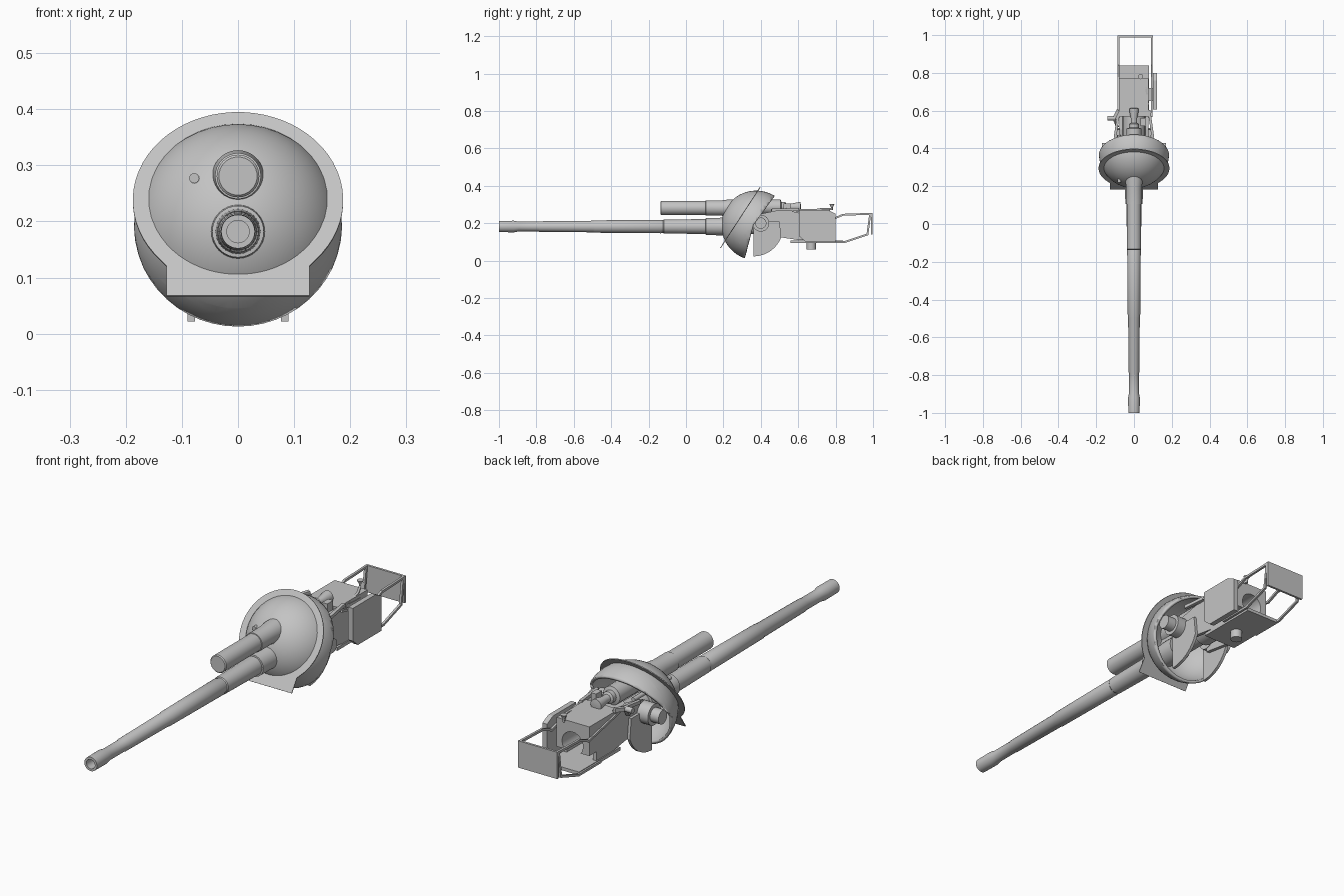
import bpy, bmesh, math
from mathutils import Vector, Matrix

if "Cube" in bpy.data.objects:
    bpy.data.objects.remove(bpy.data.objects["Cube"])

steel = bpy.data.materials.new("grey_steel")
steel.diffuse_color = (0.55, 0.55, 0.55, 1)
steel.use_nodes = True
steel.node_tree.nodes["Principled BSDF"].inputs["Base Color"].default_value = steel.diffuse_color


def finish(name, bm, smooth=False):
    bmesh.ops.recalc_face_normals(bm, faces=bm.faces)
    me = bpy.data.meshes.new(name)
    bm.to_mesh(me)
    bm.free()
    me.materials.append(steel)
    ob = bpy.data.objects.new(name, me)
    bpy.context.collection.objects.link(ob)
    if smooth:
        bpy.ops.object.select_all(action='DESELECT')
        ob.select_set(True)
        bpy.context.view_layer.objects.active = ob
        bpy.ops.object.shade_smooth_by_angle(angle=math.radians(35))
    return ob


def box(name, x0, x1, y0, y1, z0, z1):
    bm = bmesh.new()
    bmesh.ops.create_cube(bm, size=1)
    for v in bm.verts:
        v.co = Vector(((x0 + x1) / 2 + v.co.x * (x1 - x0),
                       (y0 + y1) / 2 + v.co.y * (y1 - y0),
                       (z0 + z1) / 2 + v.co.z * (z1 - z0)))
    return finish(name, bm)


def lathe(name, profile, origin, axis='Y', n=32):
    """Turn (radius, distance) points around an axis through origin."""
    bm = bmesh.new()
    rings = []
    for r, d in profile:
        ring = []
        for i in range(n):
            a = 2 * math.pi * i / n
            c, s = r * math.cos(a), r * math.sin(a)
            p = {'X': (d, c, s), 'Y': (c, d, s), 'Z': (c, s, d)}[axis]
            ring.append(bm.verts.new(Vector(origin) + Vector(p)))
        rings.append(ring)
    for a, b in zip(rings, rings[1:]):
        for i in range(n):
            bm.faces.new((a[i], a[(i + 1) % n], b[(i + 1) % n], b[i]))
    bm.faces.new(rings[0])
    bm.faces.new(rings[-1])
    return finish(name, bm, True)


def side_plate(name, pts, x0, x1):
    """Extrude a (y, z) outline between two x positions."""
    bm = bmesh.new()
    f = bm.faces.new([bm.verts.new((x0, y, z)) for y, z in pts])
    g = bmesh.ops.extrude_face_region(bm, geom=[f])["geom"]
    bmesh.ops.translate(bm, vec=(x1 - x0, 0, 0),
                        verts=[v for v in g if isinstance(v, bmesh.types.BMVert)])
    return finish(name, bm)


def rod(name, pts, r=0.006):
    """Square bar through a list of points."""
    bm = bmesh.new()
    for a, b in zip(pts, pts[1:]):
        a, b = Vector(a), Vector(b)
        rot = (b - a).to_track_quat('Z', 'Y').to_matrix().to_4x4()
        m = Matrix.Translation((a + b) / 2) @ rot @ Matrix.Diagonal((2 * r, 2 * r, (b - a).length + r, 1))
        bmesh.ops.create_cube(bm, size=1, matrix=m)
    return finish(name, bm)


# Ball shield: sphere with the rear cut away along two slanted lines
C, R = Vector((0, 0.375, 0.188)), 0.186
bm = bmesh.new()
bmesh.ops.create_uvsphere(bm, u_segments=48, v_segments=32, radius=R,
                          matrix=Matrix.Translation(C) @ Matrix.Rotation(math.pi / 2, 4, 'X'))
corner = Vector((0, 0.36, 0.19))
normals = [Vector((0, 0.155, -0.113)).normalized(), Vector((0, 0.18, -0.047)).normalized()]
for nrm in normals:
    bmesh.ops.bisect_plane(bm, geom=bm.verts[:] + bm.edges[:] + bm.faces[:], plane_co=corner, plane_no=nrm)
bmesh.ops.delete(bm, context='FACES', geom=[
    f for f in bm.faces if all((f.calc_center_median() - corner).dot(n) > 0 for n in normals)])
ball = finish("ball_shield", bm, True)
mod = ball.modifiers.new("wall", 'SOLIDIFY')
mod.thickness, mod.offset = 0.012, -1

# Slanted collar plate with round hole and square lower lip
up = Vector((0, 0.547, 0.837))
pc = Vector((0, 0.295, 0.237))
N = 64
bm = bmesh.new()
inner, outer = [], []
for i in range(N):
    a = 2 * math.pi * (i + 0.5) / N
    c, s = math.cos(a), math.sin(a)
    inner.append(bm.verts.new(pc + Vector((0.158 * c, 0, 0)) + up * (0.158 * s)))
    x, h = 0.1875 * c, 0.1875 * s
    if h < -0.138:
        k = min(0.127 / max(abs(c), 1e-6), 0.203 / abs(s))
        x, h = c * k, s * k
    outer.append(bm.verts.new(pc + Vector((x, 0, 0)) + up * h))
# square off the lip corners at the nearest rim point
for sx in (-1, 1):
    corner_pt = pc + Vector((sx * 0.127, 0, 0)) - up * 0.203
    min(outer, key=lambda v: (v.co - corner_pt).length).co = corner_pt
for i in range(N):
    j = (i + 1) % N
    bm.faces.new((inner[i], inner[j], outer[j], outer[i]))
plate = finish("collar_plate", bm)
mod = plate.modifiers.new("thickness", 'SOLIDIFY')
mod.thickness, mod.offset = 0.004, 0

# Barrel with muzzle swell and bore
lathe("barrel", [(0.02, -0.94), (0.02, -1.0), (0.03, -1.0), (0.031, -0.92), (0.026, -0.895),
                 (0.026, -0.79), (0.028, -0.785), (0.031, -0.495), (0.033, -0.49), (0.036, -0.135),
                 (0.034, -0.13), (0.034, -0.122), (0.037, -0.118), (0.04, 0.11), (0.04, 0.5)], (0, 0, 0.182))
lathe("barrel_collar", [(0.04, 0.105), (0.046, 0.106), (0.047, 0.19), (0.053, 0.235), (0.053, 0.3)], (0, 0, 0.182))

# Recoil cylinder above the barrel, with stepped rear end
lathe("recoil_cylinder", [(0.034, -0.137), (0.038, -0.133), (0.038, 0.3)], (0, 0, 0.281))
lathe("recoil_collar", [(0.038, 0.105), (0.041, 0.106), (0.041, 0.19), (0.046, 0.23), (0.046, 0.3)], (0, 0, 0.281))
box("collar_bridge", -0.027, 0.027, 0.2, 0.3, 0.2, 0.26)
lathe("recoil_rear", [(0.04, 0.3), (0.04, 0.505), (0.026, 0.51), (0.026, 0.53), (0.017, 0.535),
                      (0.017, 0.56), (0.025, 0.6), (0.025, 0.612), (0.012, 0.614)], (0, 0, 0.287), n=20)
lathe("gunsight_port", [(0.009, 0.2), (0.009, 0.45)], (-0.078, 0.02, 0.277), n=16)

# Trunnion cradle: paired sector plates, pins and side cheeks
sector = [(0.36, 0.21), (0.36, 0.022)]
sector += [(0.36 + 0.16 * math.sin(t), 0.182 - 0.16 * math.cos(t)) for t in [i * 0.2 for i in range(1, 7)]]
sector += [(0.5, 0.21)]
for side, s in (("left", -1), ("right", 1)):
    side_plate(side + "_sector_plate", sector, s * 0.077, s * 0.09)
    lathe(side + "_trunnion", [(0.045, s * 0.06), (0.045, s * 0.13), (0.03, s * 0.13), (0.03, s * 0.17)],
          (0, 0.4, 0.2), 'X', 24)
    side_plate(side + "_cradle_cheek", [(0.4, 0.25), (0.4, 0.14), (0.6, 0.11), (0.72, 0.11), (0.72, 0.26),
                                        (0.5, 0.27)], s * 0.062, s * 0.078)
    # Strut running back from the shield
    rod(side + "_strut", [(s * 0.1, 0.46, 0.27), (s * 0.08, 0.6, 0.275)], 0.007)
lathe("breech_tube", [(0.06, 0.45), (0.06, 0.6)], (0, 0, 0.19), n=24)

# Breech block scooped by the bore
breech = box("breech_block", -0.08, 0.076, 0.57, 0.77, 0.15, 0.275)
cutter = lathe("bore_cutter", [(0.05, 0.66), (0.05, 0.9)], (0, 0, 0.182), n=24)
cutter.hide_render = cutter.hide_viewport = True
cut = breech.modifiers.new("bore", 'BOOLEAN')
cut.operation, cut.object = 'DIFFERENCE', cutter
cut.solver = 'EXACT'
box("loading_tray", -0.08, 0.08, 0.56, 0.84, 0.094, 0.108)
lathe("tray_spigot", [(0.025, 0.058), (0.025, 0.1)], (0, 0.67, 0), 'Z', 16)

# Side box with chamfered lower front corner
side_plate("side_box", [(0.605, 0.27), (0.605, 0.13), (0.64, 0.1), (0.8, 0.1), (0.8, 0.25), (0.76, 0.27)], 0.1, 0.122)
box("side_box_mount", 0.07, 0.102, 0.65, 0.72, 0.16, 0.2)

# Recoil guard frame and rear plate
for side, x in (("left", -0.082), ("right", 0.094)):
    rod(side + "_upper_rail", [(x, 0.57, 0.265), (x, 0.78, 0.22), (x, 0.84, 0.245), (x, 0.99, 0.25)], 0.005)
    rod(side + "_lower_rail", [(x, 0.7, 0.1), (x, 0.85, 0.1), (x, 0.97, 0.14), (x, 0.985, 0.25)], 0.005)
box("guard_rear_plate", -0.087, 0.1, 0.988, 0.998, 0.14, 0.255)

# Small fittings
lathe("firing_post", [(0.005, 0.27), (0.005, 0.285), (0.014, 0.302)], (0.035, 0.78, 0), 'Z', 12)
rod("firing_lever", [(0.035, 0.78, 0.275), (0.065, 0.72, 0.275), (0.075, 0.62, 0.26)], 0.005)
rod("hand_bracket", [(-0.09, 0.52, 0.24), (-0.105, 0.56, 0.28), (-0.085, 0.6, 0.285)], 0.008)
lathe("bracket_knob", [(0.012, -0.14), (0.012, -0.1)], (0, 0.56, 0.28), 'X', 12)
box("gauge", 0.035, 0.06, 0.52, 0.56, 0.25, 0.305)
